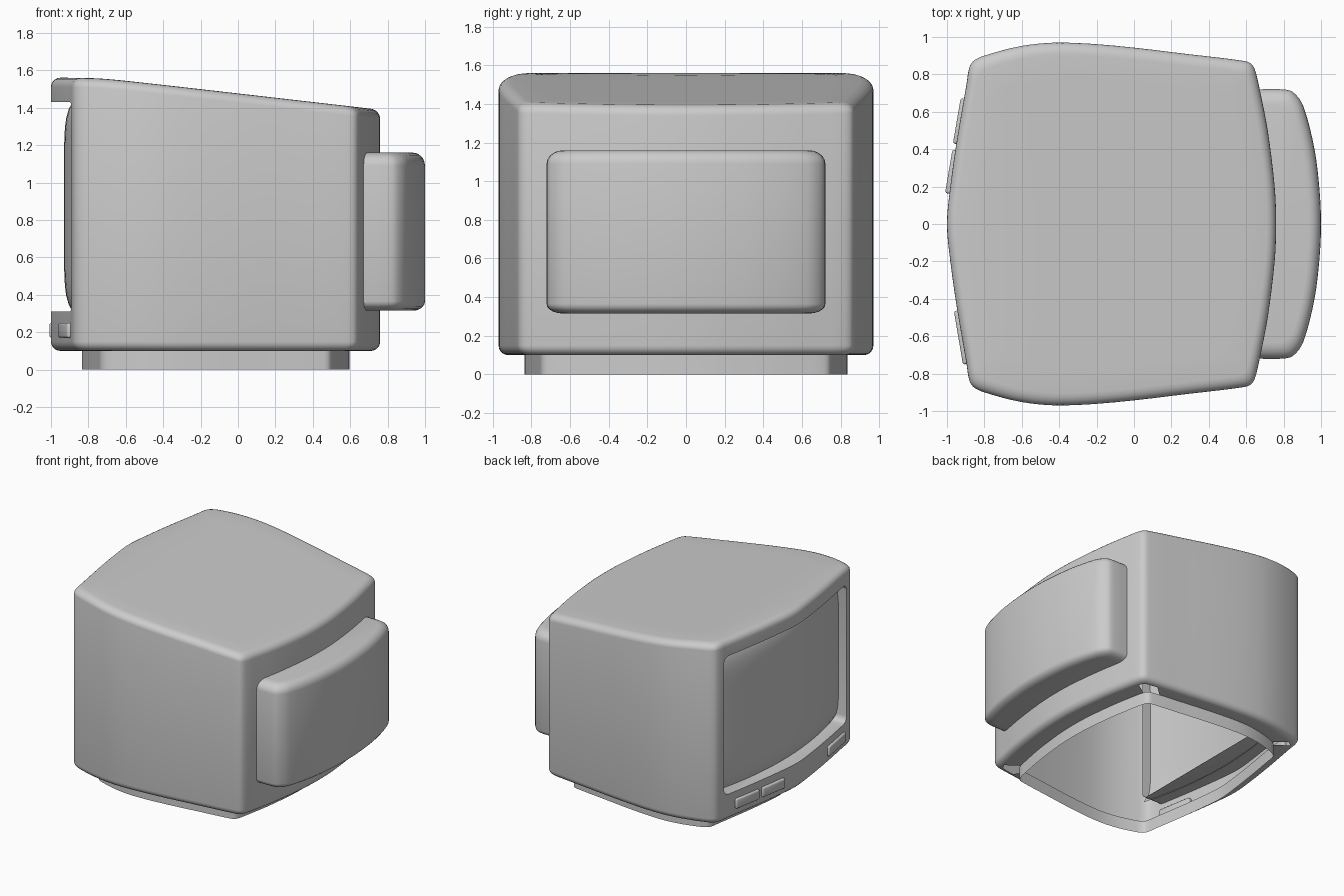
import bpy, bmesh, math
from mathutils import Vector, Matrix
from mathutils.geometry import interpolate_bezier

if "Cube" in bpy.data.objects:
    bpy.data.objects.remove(bpy.data.objects["Cube"])


def add_object(name, bm):
    bmesh.ops.remove_doubles(bm, verts=bm.verts, dist=1e-5)
    bmesh.ops.recalc_face_normals(bm, faces=bm.faces)
    mesh = bpy.data.meshes.new(name)
    bm.to_mesh(mesh)
    bm.free()
    ob = bpy.data.objects.new(name, mesh)
    bpy.context.collection.objects.link(ob)
    return ob


def smooth_outline(half, n=4):
    """Smooth a half plan (y >= 0) and mirror it across y = 0."""
    p = [Vector((x, y, 0)) for x, y in half]
    tan = [(p[min(i + 1, len(p) - 1)] - p[max(i - 1, 0)]).normalized() for i in range(len(p))]
    for i in (0, -1):
        if p[i].y == 0:
            tan[i] = Vector((0, 1 if i == 0 else -1, 0))
    pts = []
    for i in range(len(p) - 1):
        h = (p[i + 1] - p[i]).length / 3
        seg = interpolate_bezier(p[i], p[i] + tan[i] * h, p[i + 1] - tan[i + 1] * h, p[i + 1], n + 1)
        pts += seg[:-1]
    pts.append(p[-1])
    return pts + [Vector((v.x, -v.y, 0)) for v in reversed(pts) if v.y > 1e-6]


def loft(name, rings, closed=True, cap_start=True, cap_end=True):
    bm = bmesh.new()
    vs = [[bm.verts.new(c) for c in r] for r in rings]
    n = len(rings[0])
    for a, b in zip(vs, vs[1:]):
        for i in range(n if closed else n - 1):
            j = (i + 1) % n
            bm.faces.new((a[i], a[j], b[j], b[i]))
    if cap_start:
        bm.faces.new(vs[0][::-1])
    if cap_end:
        bm.faces.new(vs[-1])
    return add_object(name, bm)


# casing plan, from the middle of the screen side round to the middle of the pack side
plan = smooth_outline([
    (-1, 0), (-.982, .2), (-.945, .46), (-.895, .75), (-.882, .83), (-.86, .87),
    (-.8, .9), (-.6, .952), (-.4, .97), (-.1, .953), (.3, .907), (.58, .873),
    (.625, .858), (.648, .82), (.672, .72), (.715, .5), (.752, .2), (.76, 0)])
CX = -.115


def scaled(sx, sy, z):
    out = []
    for p in plan:
        x, y = CX + (p.x - CX) * sx, p.y * sy
        out.append((x, y, z(x) if callable(z) else z))
    return out


def roof(x):
    t = x + .74
    return 1.562 - .115 * (t + math.sqrt(t * t + .01)) / 2


# casing with rounded lower and upper edges and a sloping roof
R = .05
rings = [scaled(.8125, .863, .1)]
arc = [i * math.pi / 10 for i in range(6)]
for a in arc:
    d = R * (1 - math.sin(a))
    rings.append(scaled(1 - d / .88, 1 - d / .97, .1 + R * (1 - math.cos(a))))
for a in arc:
    d, drop = R * (1 - math.cos(a)), R * (1 - math.sin(a))
    rings.append(scaled(1 - d / .88, 1 - 1.3 * d / .97, lambda x, q=drop: roof(x) - q))
for s in (.8, .6, .4, .2, .05):
    rings.append(scaled(s, s, roof))
casing = loft("casing", rings)

# screen opening cut through the casing
bm = bmesh.new()
bmesh.ops.create_cube(bm, size=1, matrix=Matrix.Translation((-.97, 0, .87)) @ Matrix.Diagonal((.46, 1.57, 1.12, 1)))
long_edges = [e for e in bm.edges if abs(e.verts[0].co.x - e.verts[1].co.x) > .1]
bmesh.ops.bevel(bm, geom=long_edges, offset=.05, segments=4, profile=.5, affect='EDGES')
cutter = add_object("opening_cutter", bm)
cutter.hide_render = True
mod = casing.modifiers.new("opening", 'BOOLEAN')
mod.operation, mod.solver, mod.object = 'DIFFERENCE', 'EXACT', cutter
bpy.context.view_layer.objects.active = casing
bpy.ops.object.modifier_apply(modifier=mod.name)
bpy.data.objects.remove(cutter)

# hollow shell: open the underside and the back of the screen recess
bm = bmesh.new()
bm.from_mesh(casing.data)
gone = []
for f in bm.faces:
    c = f.calc_center_median()
    under = all(abs(v.co.z - .1) < 1e-4 for v in f.verts) and all(
        abs(v.co.y) < .845 and v.co.x > -.835 and v.co.x < .61 for v in f.verts)
    recess = all(abs(v.co.x + .74) < 1e-3 for v in f.verts) and .3 < c.z < 1.44 and abs(c.y) < .7
    if under or recess:
        gone.append(f)
bmesh.ops.delete(bm, geom=gone, context='FACES')
bm.to_mesh(casing.data)
bm.free()

# base skirt
loft("base", [scaled(.8125, .863, 0), scaled(.8125, .863, .1)], cap_start=False, cap_end=False)

# bulging screen
bm = bmesh.new()
bmesh.ops.create_grid(bm, x_segments=24, y_segments=24, size=1)
for v in bm.verts:
    u, w = v.co.x, v.co.y
    v.co = (-.93 + .115 * u * u + .05 * w ** 8, .8 * u, .87 + .57 * w)
screen = add_object("screen", bm)
if screen.data.polygons[0].normal.x > 0:
    screen.data.flip_normals()

# rear pack with rounded upper and lower edges
pack = smooth_outline([(.66, .72), (.79, .72), (.85, .705), (.905, .63), (.965, .4), (.992, .18), (1, 0)])


def pack_ring(k, z):
    return [(.67 + (p.x - .67) * (1 - k * .2), p.y * (1 - k * .12), z) for p in pack]


prings = [pack_ring(1 - math.sin(a), .315 + .05 * (1 - math.cos(a))) for a in arc]
prings += [pack_ring(1 - math.cos(a), 1.16 - .07 * (1 - math.sin(a))) for a in arc]
loft("rear_pack", prings, closed=False)

# control buttons along the curved lower bezel
for i, (y0, y1) in enumerate([(.16, .395), (.425, .67), (-.75, -.46)]):
    y = (y0 + y1) / 2
    x = -1 + .055 * (y / .46) ** 1.4 if y > 0 else -.921
    slope = math.atan2(.17 * y / abs(y), 1)
    bm = bmesh.new()
    bmesh.ops.create_cube(bm, size=1, matrix=Matrix.Diagonal((.05, y1 - y0, .08, 1)))
    bmesh.ops.bevel(bm, geom=bm.edges[:], offset=.012, segments=3, profile=.5, affect='EDGES')
    bmesh.ops.transform(bm, verts=bm.verts,
                        matrix=Matrix.Translation((x + .007, y, .21)) @ Matrix.Rotation(-slope, 4, 'Z'))
    add_object("button_%d" % (i + 1), bm)

# smooth shading with sharp edges kept
for ob in bpy.context.collection.objects:
    ob.select_set(True)
bpy.context.view_layer.objects.active = casing
bpy.ops.object.shade_smooth_by_angle(angle=math.radians(40))
